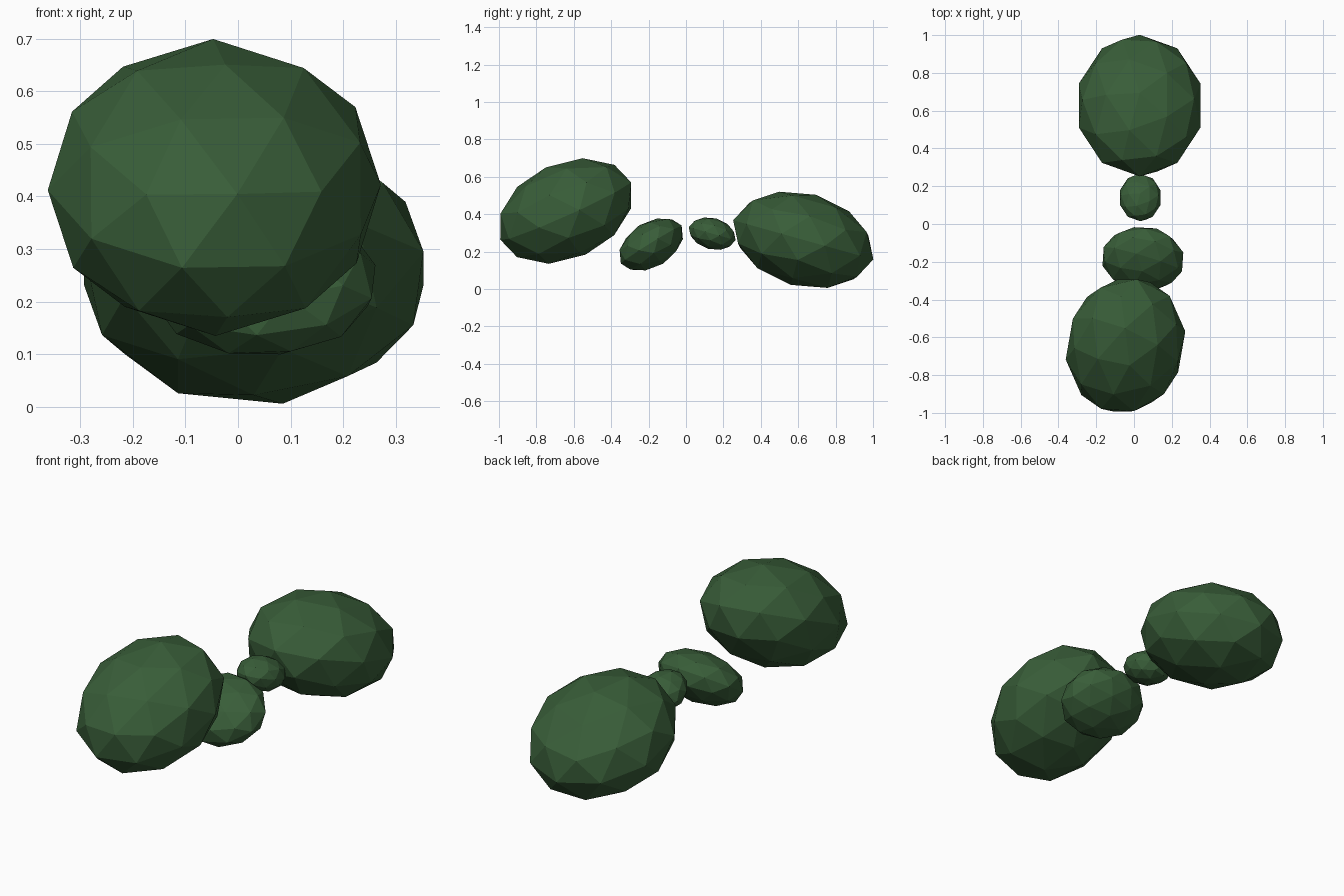
import bpy
from math import radians
from mathutils import Euler, Matrix

if "Cube" in bpy.data.objects:
    bpy.data.objects.remove(bpy.data.objects["Cube"])

leaf = bpy.data.materials.new("leaf_green")
leaf.diffuse_color = (0.04, 0.11, 0.04, 1)
leaf.use_nodes = True
leaf.node_tree.nodes["Principled BSDF"].inputs["Base Color"].default_value = leaf.diffuse_color


def bush(name, centre, radii, tilt):
    """Low-poly foliage clump: a stretched, tilted icosphere."""
    bpy.ops.mesh.primitive_ico_sphere_add(subdivisions=2, radius=1)
    ob = bpy.context.object
    ob.name = name
    rot = Euler([radians(a) for a in tilt], 'XYZ').to_matrix().to_4x4()
    ob.data.transform(rot @ Matrix.Diagonal((*radii, 1)) @ Matrix.Rotation(radians(180), 4, 'Z'))
    ob.location = centre
    ob.data.materials.append(leaf)


# Four clumps in a row, front to back
bush("front_large_bush", (-0.045, -0.643, 0.417), (0.318, 0.387, 0.257), (23.5, 8, -6.5))
bush("front_small_bush", (0.047, -0.186, 0.238), (0.222, 0.192, 0.121), (32, 0, -4))
bush("back_small_bush", (0.033, 0.140, 0.296), (0.113, 0.130, 0.084), (-15.6, 0, 0))
bush("back_large_bush", (0.030, 0.627, 0.263), (0.339, 0.389, 0.250), (-15.6, 0, 0))
